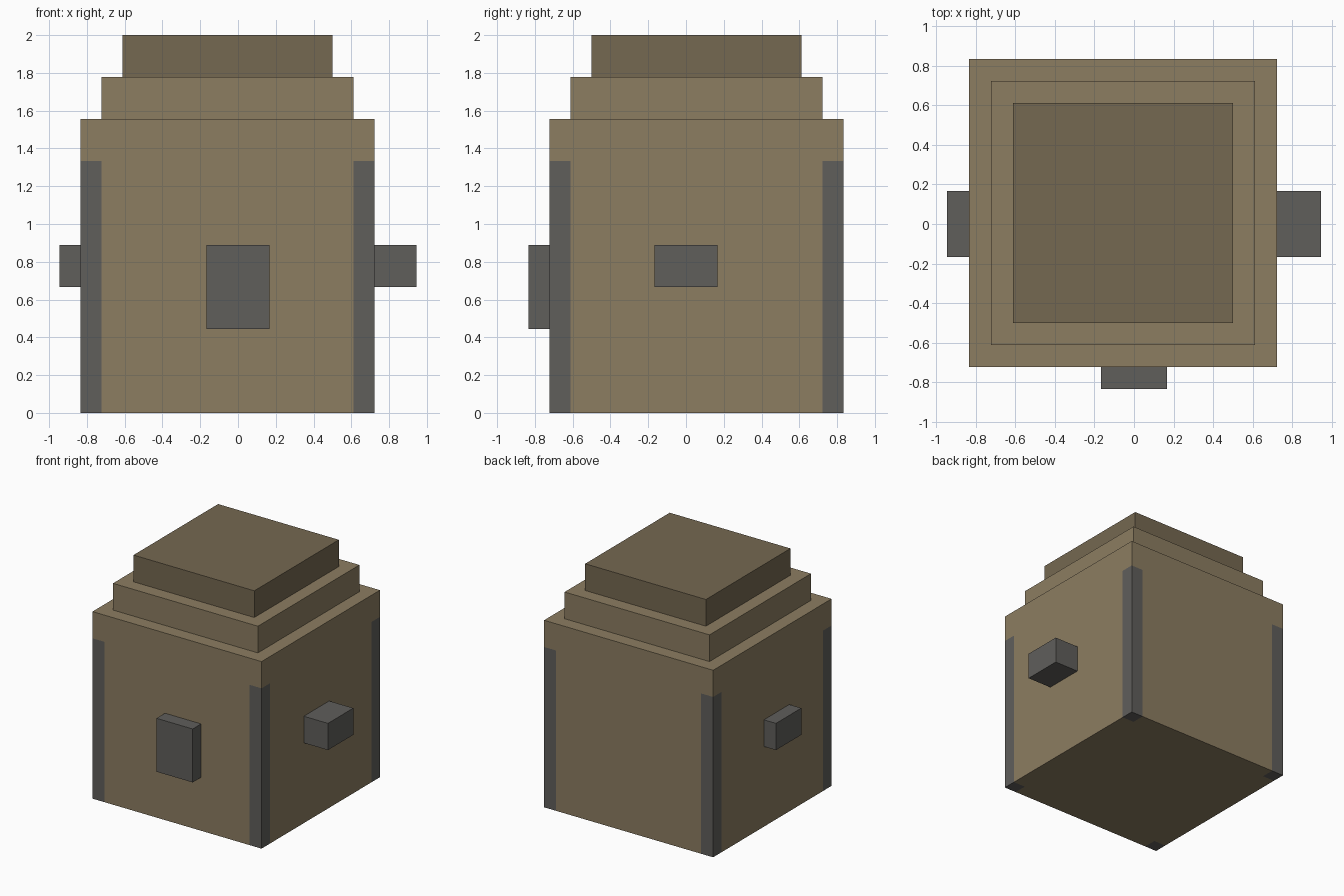
import bpy, bmesh
from mathutils import Vector

if "Cube" in bpy.data.objects:
    bpy.data.objects.remove(bpy.data.objects["Cube"])

U = 1 / 9  # block unit: the model is 18 units tall


def material(name, rgb):
    m = bpy.data.materials.new(name)
    m.diffuse_color = (*rgb, 1)
    m.use_nodes = True
    m.node_tree.nodes["Principled BSDF"].inputs["Base Color"].default_value = m.diffuse_color
    return m


tan = material("tan", (0.262, 0.205, 0.120))
brown = material("brown", (0.178, 0.138, 0.082))
grey = material("grey", (0.115, 0.112, 0.105))


def box(name, lo, hi, mat):
    """Box between two corners given in block units."""
    lo, hi = Vector(lo) * U, Vector(hi) * U
    bm = bmesh.new()
    bmesh.ops.create_cube(bm, size=1)
    for v in bm.verts:
        v.co = (lo + hi) / 2 + v.co * (hi - lo)
    mesh = bpy.data.meshes.new(name)
    bm.to_mesh(mesh)
    bm.free()
    mesh.materials.append(mat)
    obj = bpy.data.objects.new(name, mesh)
    bpy.context.collection.objects.link(obj)
    return obj


# Body with flush corner bands: cut along the band edges, then recolour
body = box("body", (-7.5, -6.5, 0), (6.5, 7.5, 14), tan)
body.data.materials.append(grey)
bm = bmesh.new()
bm.from_mesh(body.data)
for axis, cuts in ((0, (-6.5, 5.5)), (1, (-5.5, 6.5)), (2, (12,))):
    for c in cuts:
        co, no = Vector(), Vector()
        co[axis], no[axis] = c * U, 1
        bmesh.ops.bisect_plane(bm, geom=bm.verts[:] + bm.edges[:] + bm.faces[:],
                               plane_co=co, plane_no=no)
for f in bm.faces:
    c = f.calc_center_median() / U
    if abs(c.x + 0.5) > 6 and abs(c.y - 0.5) > 6 and c.z < 12:
        f.material_index = 1
bm.to_mesh(body.data)
bm.free()

# Stepped top
box("shoulder_step", (-6.5, -5.5, 14), (5.5, 6.5, 16), tan)
box("lid", (-5.5, -4.5, 16), (4.5, 5.5, 18), brown)

# Side handles and front latch
box("left_handle", (-8.5, -1.5, 6), (-7.5, 1.5, 8), grey)
box("right_handle", (6.5, -1.5, 6), (8.5, 1.5, 8), grey)
box("front_latch", (-1.5, -7.5, 4), (1.5, -6.5, 8), grey)
